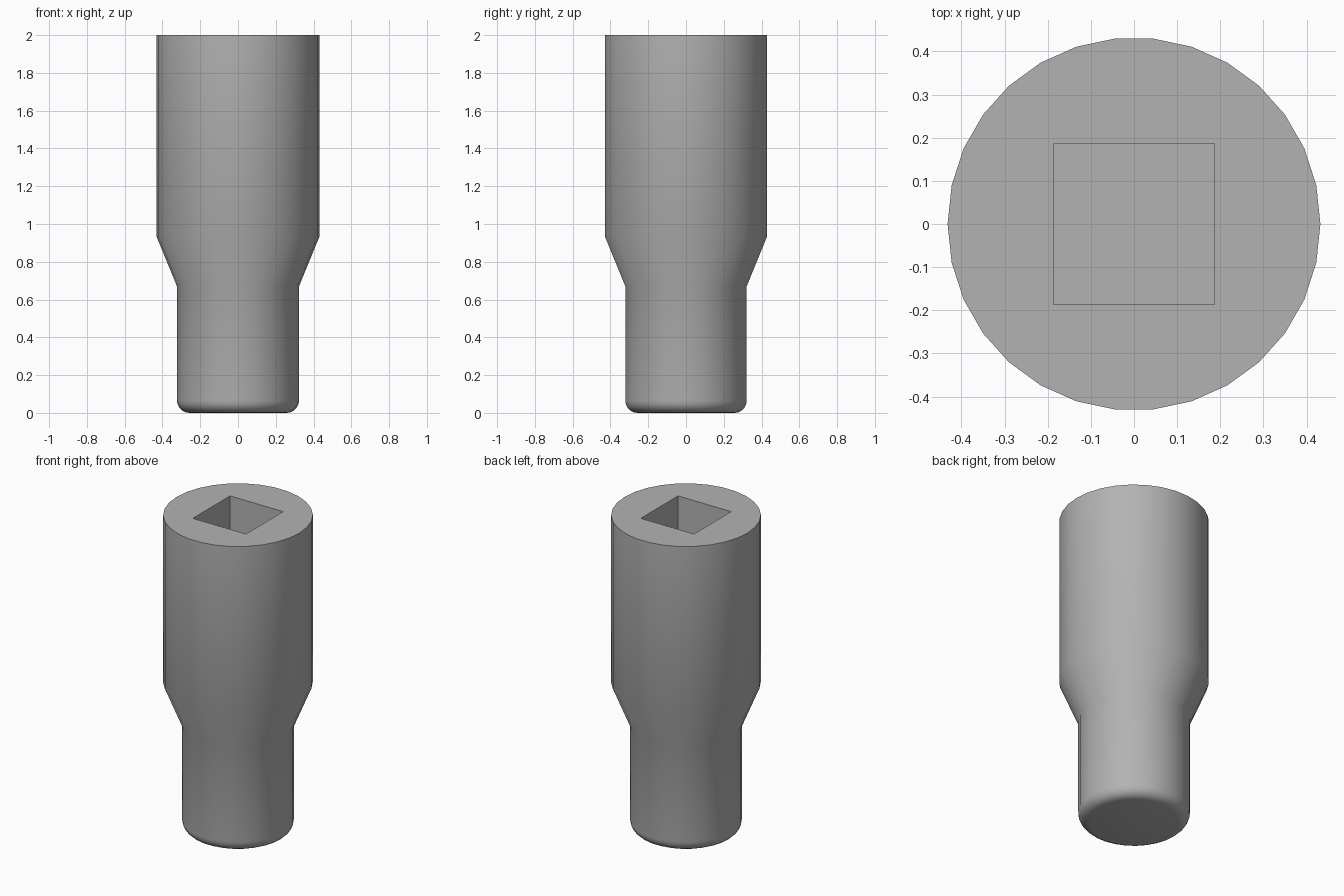
import bpy, bmesh, math

if "Cube" in bpy.data.objects:
    bpy.data.objects.remove(bpy.data.objects["Cube"])

SIDES = 30
HALF = 0.187          # half width of the square drive hole
DEPTH = 0.45          # depth of the drive hole

steel = bpy.data.materials.new("steel grey")
steel.diffuse_color = (0.45, 0.45, 0.45, 1)
steel.use_nodes = True
steel.node_tree.nodes["Principled BSDF"].inputs["Base Color"].default_value = steel.diffuse_color

# Profile from the bottom up: rounded foot, narrow nose, taper, wide barrel
R, FOOT = 0.323, 0.065
profile = []
for i in range(6):
    a = math.radians(18 * i)
    profile.append((R - FOOT + FOOT * math.sin(a), FOOT - FOOT * math.cos(a)))
profile += [(R, 0.67), (0.432, 0.935), (0.432, 2.0)]

bm = bmesh.new()
rings = []
for r, z in profile:
    rings.append([bm.verts.new((r * math.cos(math.tau * k / SIDES),
                                r * math.sin(math.tau * k / SIDES), z))
                  for k in range(SIDES)])
for low, high in zip(rings, rings[1:]):
    for k in range(SIDES):
        n = (k + 1) % SIDES
        bm.faces.new((low[k], low[n], high[n], high[k]))
bm.faces.new(rings[0][::-1])
bm.faces.new(rings[-1])
mesh = bpy.data.meshes.new("socket_body")
bm.to_mesh(mesh)
bm.free()
body = bpy.data.objects.new("socket_body", mesh)
bpy.context.collection.objects.link(body)
mesh.materials.append(steel)

# Square drive hole cut into the top
bpy.ops.mesh.primitive_cube_add(size=1, location=(0, 0, 2.1 - (DEPTH + 0.1) / 2))
cutter = bpy.context.object
cutter.name = "drive_hole_cutter"
cutter.scale = (2 * HALF, 2 * HALF, DEPTH + 0.1)
cutter.data.materials.append(steel)
cutter.hide_render = True
cutter.hide_set(True)
cut = body.modifiers.new("drive_hole", 'BOOLEAN')
cut.object = cutter
cut.operation = 'DIFFERENCE'
cut.solver = 'EXACT'

# Apply the cut, then smooth the round walls
bpy.context.view_layer.objects.active = body
body.select_set(True)
bpy.ops.object.modifier_apply(modifier=cut.name)
bpy.data.objects.remove(cutter)
bpy.ops.object.shade_smooth_by_angle(angle=math.radians(30))
